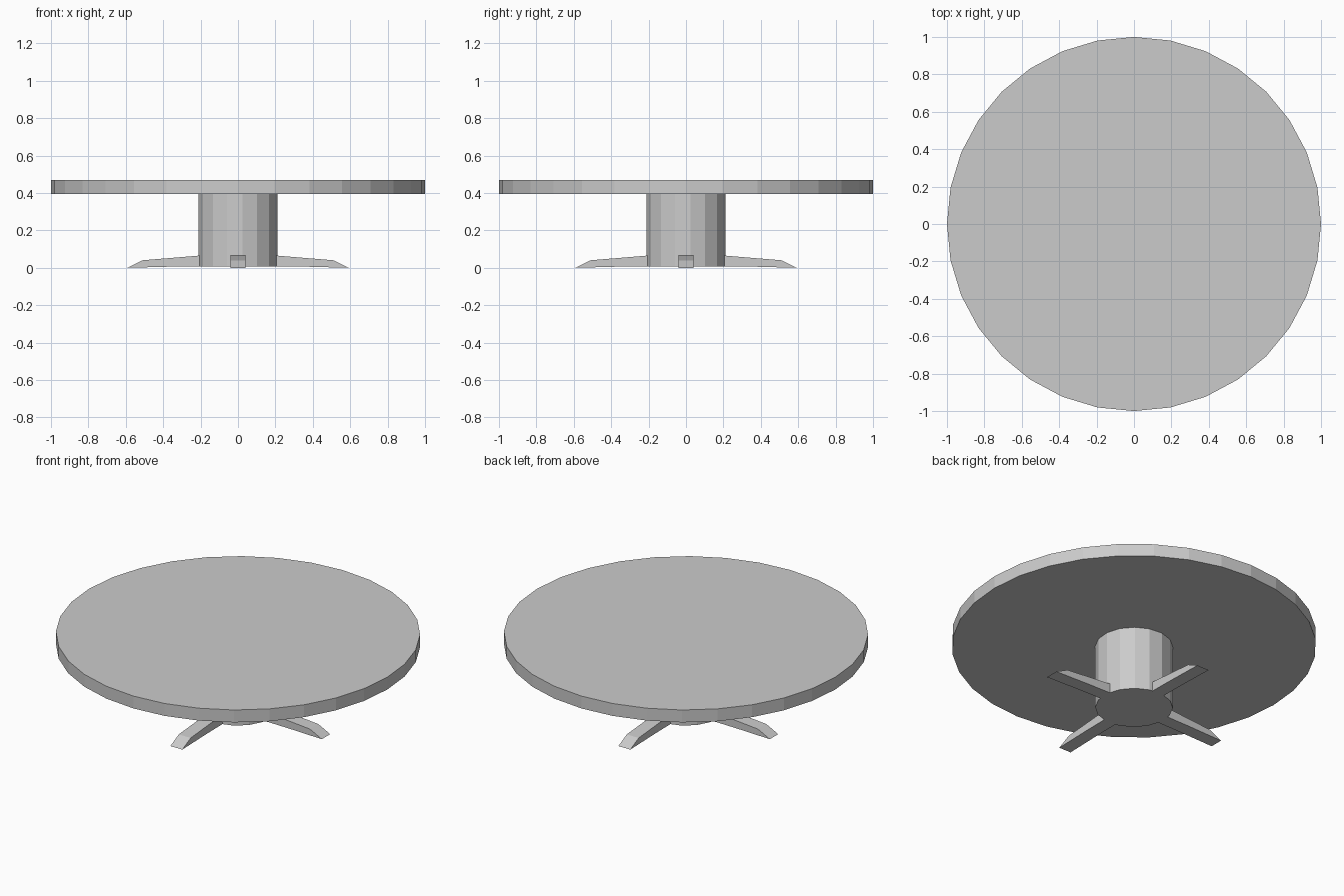
import bpy, bmesh, math
from mathutils import Matrix

if "Cube" in bpy.data.objects:
    bpy.data.objects.remove(bpy.data.objects["Cube"])


def cylinder(name, sides, radius, z0, z1, turn=0.0):
    """Flat-shaded prism with its first corner at the given angle."""
    bm = bmesh.new()
    ring = [bm.verts.new((radius * math.cos(turn + math.tau * i / sides),
                          radius * math.sin(turn + math.tau * i / sides), z0))
            for i in range(sides)]
    extrude(bm, ring, (0, 0, z1 - z0))
    return finish(name, bm)


def extrude(bm, ring, offset):
    face = bm.faces.new(ring)
    result = bmesh.ops.extrude_face_region(bm, geom=[face], use_keep_orig=True)
    verts = [g for g in result["geom"] if isinstance(g, bmesh.types.BMVert)]
    bmesh.ops.translate(bm, verts=verts, vec=offset)
    bmesh.ops.recalc_face_normals(bm, faces=bm.faces)


def finish(name, bm):
    mesh = bpy.data.meshes.new(name)
    bm.to_mesh(mesh)
    bm.free()
    obj = bpy.data.objects.new(name, mesh)
    bpy.context.collection.objects.link(obj)
    return obj


# Round top and central column
cylinder("table_top", 32, 1.0, 0.395, 0.47)
cylinder("pedestal", 16, 0.213, 0.008, 0.396, math.radians(6.2))

# Four tapered feet, side profile (distance from centre, height)
profile = [(0.195, 0.008), (0.36, 0.006), (0.59, 0.0), (0.51, 0.04), (0.195, 0.066)]
half_width = 0.04
for i, side in enumerate(("right", "back", "left", "front")):
    bm = bmesh.new()
    ring = [bm.verts.new((x, -half_width, z)) for x, z in profile]
    extrude(bm, ring, (0, 2 * half_width, 0))
    bm.transform(Matrix.Rotation(i * math.pi / 2, 4, "Z"))
    finish(side + "_foot", bm)
